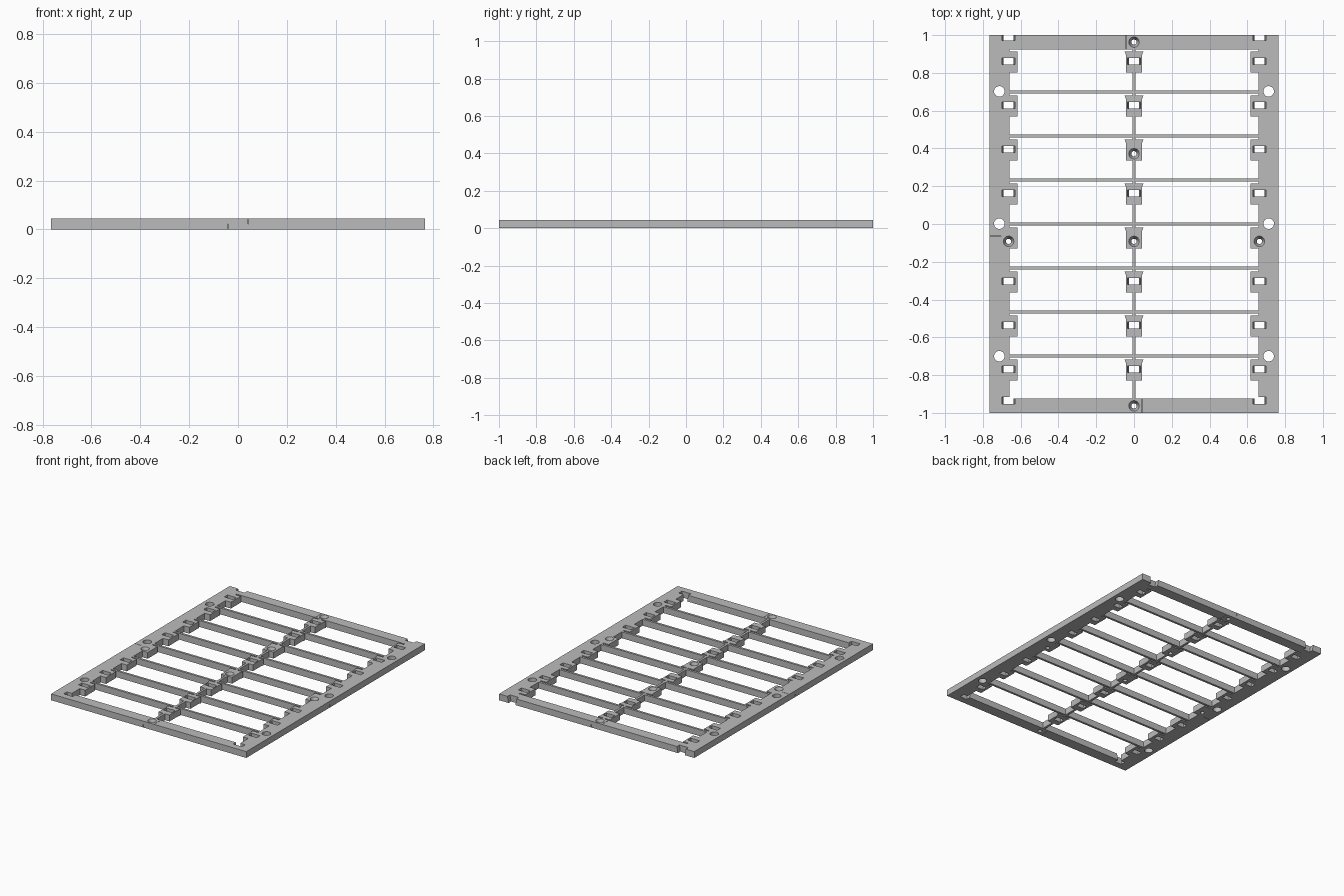
import bpy, bmesh, math

cube = bpy.data.objects.get("Cube")
if cube:
    bpy.data.objects.remove(cube, do_unlink=True)

HALF_X, HALF_Y, H = 0.765, 1.0, 0.045
PITCH, ROWS = 0.233, 8
RAIL, PAD, LOW, HIGH = 0.66, 0.618, -0.02, H + 0.02
SLOT_X = 0.664

grey = bpy.data.materials.new("plain grey")
grey.use_nodes = True
grey.diffuse_color = (0.5, 0.5, 0.5, 1)
grey.node_tree.nodes["Principled BSDF"].inputs["Base Color"].default_value = (0.5, 0.5, 0.5, 1)


def loft(bm, sections):
    """Closed solid through (z, outline) sections listed from low to high."""
    rings = [[bm.verts.new((x, y, z)) for x, y in pts] for z, pts in sections]
    faces = [bm.faces.new(rings[0][::-1]), bm.faces.new(rings[-1])]
    n = len(rings[0])
    for a, b in zip(rings, rings[1:]):
        for i in range(n):
            j = (i + 1) % n
            faces.append(bm.faces.new((a[i], a[j], b[j], b[i])))
    bmesh.ops.recalc_face_normals(bm, faces=faces)


def rect(x, y, w, d):
    return [(x - w, y - d), (x + w, y - d), (x + w, y + d), (x - w, y + d)]


def circle(x, y, r, n=24):
    return [(x + r * math.cos(math.tau * i / n), y + r * math.sin(math.tau * i / n))
            for i in range(n)]


def box(bm, x, y, w, d, z0=LOW, z1=HIGH):
    loft(bm, [(z0, rect(x, y, w, d)), (z1, rect(x, y, w, d))])


def slot(bm, x, y):
    """Clip slot, wide above and narrow below."""
    wide, narrow = rect(x, y, 0.035, 0.018), rect(x, y, 0.027, 0.018)
    loft(bm, [(LOW, narrow), (0, narrow), (H, wide), (HIGH, wide)])


def screw_hole(bm, x, y):
    """Countersunk hole."""
    small, big = circle(x, y, 0.014), circle(x, y, 0.028)
    loft(bm, [(LOW, small), (0.015, small), (H, big), (HIGH, big)])


def make_object(name, bm):
    mesh = bpy.data.meshes.new(name)
    bm.to_mesh(mesh)
    bm.free()
    obj = bpy.data.objects.new(name, mesh)
    bpy.context.collection.objects.link(obj)
    return obj


# Solid slab
bm = bmesh.new()
box(bm, 0, 0, HALF_X, HALF_Y, 0, H)
frame = make_object("grid_frame", bm)
frame.data.materials.append(grey)

cut = bmesh.new()

# Row openings, leaving bars, spine and clip pads
for k in range(ROWS):
    top = 0.925 - PITCH * k
    low, p0, p1 = top - 0.217, top - 0.011, top - 0.122
    half = [(0.008, top), (RAIL, top), (RAIL, p0), (PAD, p0), (PAD, p1), (RAIL, p1),
            (RAIL, low), (0.008, low), (0.008, p1), (0.043, p1), (0.043, top - 0.03),
            (0.05, p0), (0.008, p0)]
    for s in (-1, 1):
        outline = [(s * x, y) for x, y in half]
        loft(cut, [(LOW, outline), (HIGH, outline)])
    # Clip slots, or screw holes where the row is fastened
    y = top - 0.063
    for x in (-SLOT_X, 0, SLOT_X):
        if k == 4 or (k == 2 and x == 0):
            screw_hole(cut, x, -0.092 if k == 4 else 0.372)
        else:
            slot(cut, x, y)

# Border slots, mounting holes and end screws
for s in (-1, 1):
    slot(cut, s * SLOT_X, 0.99)
    slot(cut, s * SLOT_X, -0.935)
    for y in (-0.7, 0.002, 0.702):
        ring = circle(s * 0.713, y, 0.028)
        loft(cut, [(LOW, ring), (HIGH, ring)])
    screw_hole(cut, 0, s * 0.963)

# Hairline joints between the printed sections
mid, fine = H / 2, 0.001
for s in (-1, 1):
    box(cut, -s * 0.042, s * 0.965, fine, 0.039, mid, HIGH)
    box(cut, s * 0.042, s * 0.965, fine, 0.039, LOW, mid)
box(cut, -0.74, -0.065, 0.035, fine, mid, HIGH)
box(cut, -0.74, -0.13, 0.035, fine, LOW, mid)
box(cut, 0.77, -0.13, 0.01, fine, mid, HIGH)
box(cut, 0.77, -0.065, 0.01, fine, LOW, mid)

cutter = make_object("opening_cutter", cut)
cutter.hide_render = True

# Apply the cut
mod = frame.modifiers.new("openings", 'BOOLEAN')
mod.operation = 'DIFFERENCE'
mod.solver = 'EXACT'
mod.use_self = True
mod.object = cutter
bpy.context.view_layer.objects.active = frame
frame.select_set(True)
bpy.ops.object.modifier_apply(modifier=mod.name)
bpy.data.objects.remove(cutter, do_unlink=True)
bpy.ops.object.shade_smooth_by_angle(angle=math.radians(30))
